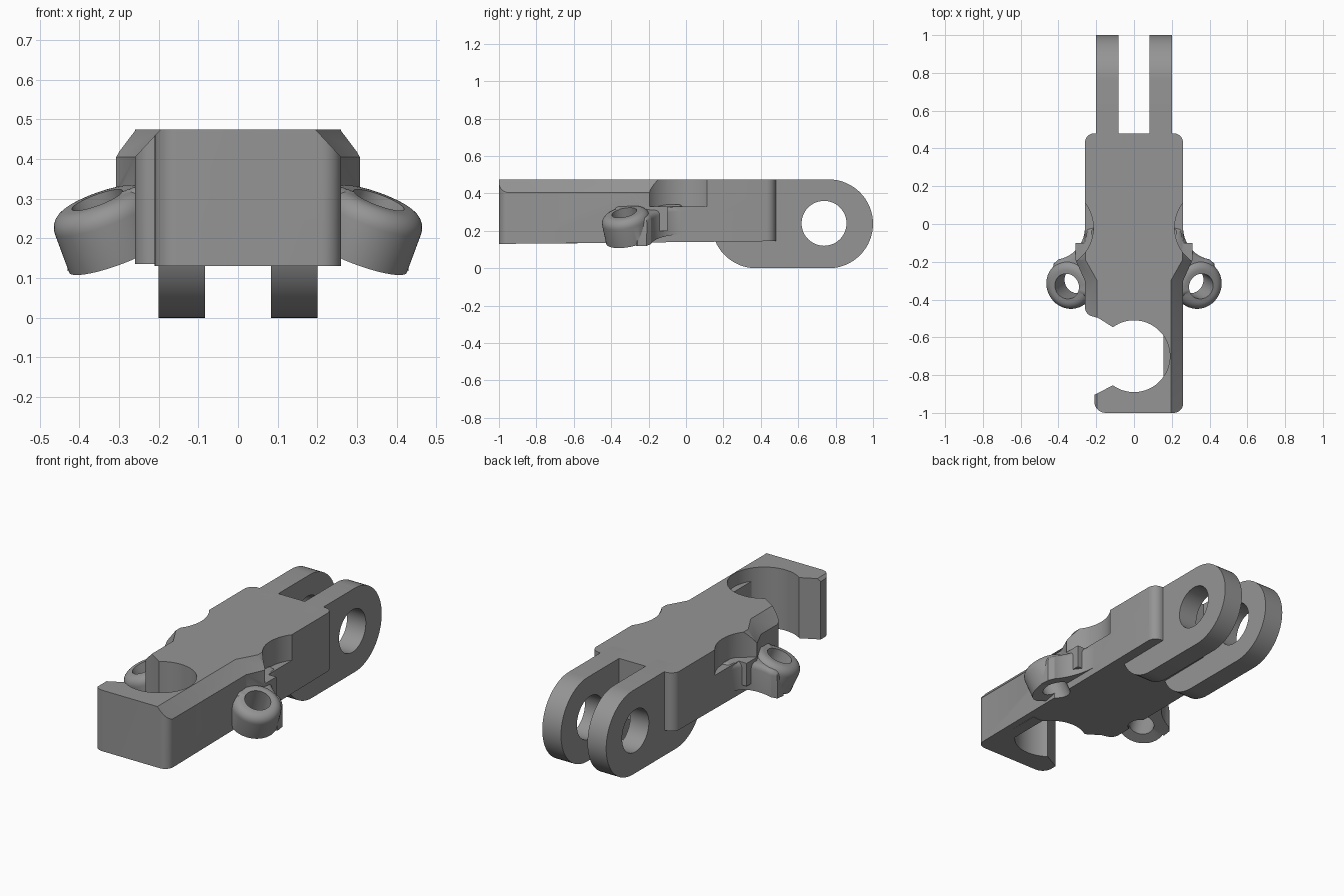
import bpy, bmesh, math
from mathutils import Vector

if "Cube" in bpy.data.objects:
    bpy.data.objects.remove(bpy.data.objects["Cube"])

grey = bpy.data.materials.new("mid_grey")
grey.diffuse_color = (0.3, 0.3, 0.3, 1)
grey.use_nodes = True
grey.node_tree.nodes["Principled BSDF"].inputs["Base Color"].default_value = grey.diffuse_color


def loft(name, rings, bevel_top=0.0):
    """Solid through equally long point loops, capped at both ends."""
    bm = bmesh.new()
    loops = [[bm.verts.new(p) for p in ring] for ring in rings]
    n = len(loops[0])
    for a, b in zip(loops, loops[1:]):
        for i in range(n):
            j = (i + 1) % n
            bm.faces.new((a[i], a[j], b[j], b[i]))
    bm.faces.new(loops[0])
    top = bm.faces.new(loops[-1])
    bmesh.ops.recalc_face_normals(bm, faces=bm.faces)
    if bevel_top:
        bmesh.ops.bevel(bm, geom=list(top.edges), offset=bevel_top, segments=4,
                        profile=0.5, affect='EDGES')
    mesh = bpy.data.meshes.new(name)
    bm.to_mesh(mesh)
    bm.free()
    obj = bpy.data.objects.new(name, mesh)
    bpy.context.collection.objects.link(obj)
    mesh.materials.append(grey)
    return obj


def arc(cx, cy, r, a0, a1, n):
    return [(cx + r * math.cos(math.radians(a0 + (a1 - a0) * i / n)),
             cy + r * math.sin(math.radians(a0 + (a1 - a0) * i / n))) for i in range(n + 1)]


def prism(name, outline, z0, z1):
    return loft(name, [[(x, y, z) for x, y in outline] for z in (z0, z1)])


def lathe(name, base, axis, profile, n=48):
    """Stack of circles (radius, height) along a tilted axis."""
    turn = Vector((0, 0, 1)).rotation_difference(axis)
    return loft(name, [[base + turn @ Vector((x, y, h)) for x, y in arc(0, 0, r, 0, 360, n)[:-1]]
                       for r, h in profile])


def combine(obj, other, operation):
    mod = obj.modifiers.new("combine", 'BOOLEAN')
    mod.operation, mod.object, mod.solver = operation, other, 'EXACT'
    bpy.context.view_layer.objects.active = obj
    bpy.ops.object.modifier_apply(modifier=mod.name)
    bpy.data.objects.remove(other)


# Main body: long block with chamfered top edges toward the front
def section(y, half, top, bottom):
    return [(-half, y, bottom), (half, y, bottom), (half, y, 0.405),
            (top, y, 0.475), (-top, y, 0.475), (-half, y, 0.405)]


body = loft("body", [section(-1, 0.26, 0.195, 0.13), section(-0.3, 0.26, 0.195, 0.137),
                     section(-0.19, 0.26, 0.255, 0.138), section(-0.1, 0.26, 0.2599, 0.139),
                     section(0.48, 0.26, 0.2599, 0.145)])

# Plan outline: rounded corners and the open hook
r = 0.05
outline = (arc(0.26 - r, -1 + r, r, -90, 0, 8) + arc(0.26 - r, 0.48 - r, r, 0, 90, 8)
           + arc(-0.26 + r, 0.48 - r, r, 90, 180, 8) + arc(-0.26 + r, -0.44, r, 180, 255, 8)
           + [(-0.19, -0.497)]
           + arc(0, -0.7, 0.19, 126, -126, 48)
           + [(-0.21, -0.905)] + arc(-0.15, -0.94, 0.06, 180, 270, 8))
combine(body, prism("plan", outline, -0.2, 0.8), 'INTERSECT')

# Low flat ledge inside the hook
ledge = [(0.155, -0.82), (0.22, -0.82), (0.22, -0.58), (0.155, -0.58)]
combine(body, prism("hook_ledge", ledge, 0.132, 0.4), 'UNION')

n_axis = Vector((0.342, -0.2, 0.92)).normalized()
for s in (-1, 1):
    # Flared shoulder growing out of the chamfer
    def flare(y, half, top):
        return [(s * x, y, z) for x, z in
                ((0.1, 0.2), (half, 0.2), (half, 0.405), (top, 0.475), (0.1, 0.475))]
    combine(body, loft("shoulder", [flare(-0.3, 0.26, 0.195), flare(-0.19, 0.31, 0.257),
                                    flare(-0.1, 0.31, 0.257)]), 'UNION')
    # Round scoop behind the shoulder
    combine(body, prism("scoop", arc(s * 0.43, -0.02, 0.215, 0, 360, 64)[:-1], 0.33, 0.8),
            'DIFFERENCE')
    # Curved web leading to the ear
    web = [(0.21, -0.02)] + arc(0.43, -0.02, 0.17, 180, 260, 16) + [
        (0.425, -0.21), (0.43, -0.26), (0.355, -0.35), (0.21, -0.40)]
    combine(body, loft("web", [[(s * x, y, z - 0.364 * (x - 0.26)) for x, y in web]
                               for z in (0.18, 0.33)], 0.025), 'UNION')
    # Tilted ear with a rounded upper rim and a through hole
    axis = Vector((s * n_axis.x, n_axis.y, n_axis.z))
    base = Vector((s * 0.355, -0.33, 0.297)) - axis * 0.15
    rim = [(0.13, 0)] + arc(0.085, 0.105, 0.045, 0, 90, 6)
    combine(body, lathe("ear", base, axis, rim), 'UNION')
    combine(body, lathe("ear_hole", base, axis, [(0.068, -0.1), (0.068, 0.25)]), 'DIFFERENCE')

# Pair of rear hinge lugs with a cross hole
c = 0.2375
capsule = arc(0.7625, c, c, -90, 90, 32) + arc(0.375, c, c, 90, 270, 32)
lugs = []
for s, side in ((-1, "left"), (1, "right")):
    lug = loft(side + "_hinge_lug", [[(s * x, y, z) for y, z in capsule] for x in (0.083, 0.2)])
    hole = loft("pin_hole", [[(x, y, z) for y, z in arc(0.738, 0.24, 0.12, 0, 360, 48)[:-1]]
                             for x in (-0.5, 0.5)])
    combine(lug, hole, 'DIFFERENCE')
    lugs.append(lug)

# Smooth curved faces, keep hard edges
bpy.ops.object.select_all(action='DESELECT')
for obj in [body] + lugs:
    obj.select_set(True)
bpy.context.view_layer.objects.active = body
bpy.ops.object.shade_smooth_by_angle(angle=math.radians(25))
